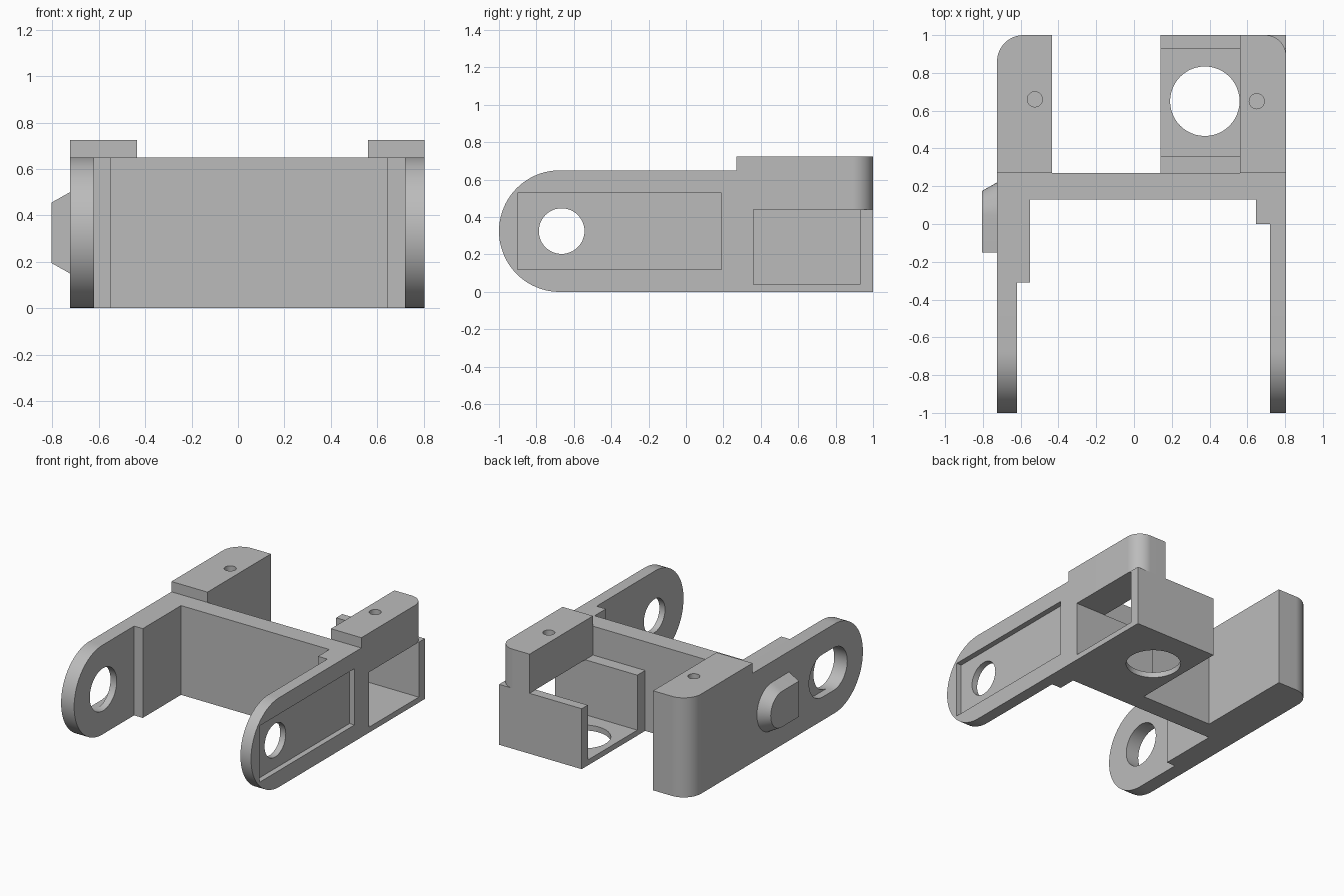
import bpy, bmesh
from math import cos, sin, radians

cube = bpy.data.objects.get("Cube")
if cube:
    bpy.data.objects.remove(cube, do_unlink=True)

grey = bpy.data.materials.new("plain_grey")
grey.use_nodes = True
GREY = (0.5, 0.5, 0.5, 1)
grey.diffuse_color = GREY
grey.node_tree.nodes["Principled BSDF"].inputs["Base Color"].default_value = GREY


def arc(u, v, r, start, end, steps=24):
    angles = [radians(start + (end - start) * i / steps) for i in range(steps + 1)]
    return [(u + r * cos(a), v + r * sin(a)) for a in angles]


def circle(u, v, r):
    return arc(u, v, r, 0, 360, 48)[:-1]


def rect(u0, v0, u1, v1):
    return [(u0, v0), (u1, v0), (u1, v1), (u0, v1)]


def loft(name, axis, lower, upper, lo, hi):
    """Solid between two outlines, (y, z) along x or (x, y) along z."""
    place = (lambda p, h: (h, *p)) if axis == "x" else (lambda p, h: (*p, h))
    bm = bmesh.new()
    a = [bm.verts.new(place(p, lo)) for p in lower]
    b = [bm.verts.new(place(p, hi)) for p in upper]
    bm.faces.new(a)
    bm.faces.new(b)
    for i in range(len(a)):
        j = (i + 1) % len(a)
        bm.faces.new((a[i], a[j], b[j], b[i]))
    bmesh.ops.recalc_face_normals(bm, faces=bm.faces)
    mesh = bpy.data.meshes.new(name)
    bm.to_mesh(mesh)
    bm.free()
    mesh.materials.append(grey)
    obj = bpy.data.objects.new(name, mesh)
    bpy.context.collection.objects.link(obj)
    return obj


def prism(name, axis, outline, lo, hi):
    return loft(name, axis, outline, outline, lo, hi)


def activate(obj):
    bpy.ops.object.select_all(action="DESELECT")
    obj.select_set(True)
    bpy.context.view_layer.objects.active = obj


def cut(obj, *cutters):
    for cutter in cutters:
        mod = obj.modifiers.new("cut", "BOOLEAN")
        mod.operation = "DIFFERENCE"
        mod.solver = "EXACT"
        mod.object = cutter
        activate(obj)
        bpy.ops.object.modifier_apply(modifier=mod.name)
        bpy.data.objects.remove(cutter, do_unlink=True)


H, TOP, BAR, R = 0.65, 0.725, 0.27, 0.325
PIVOT = -0.665
arm = [(BAR, 0), (BAR, H)] + arc(R - 1, R, R, 90, 270, 40)

# Side arms with round front ends
left_arm = prism("left_arm", "x", arm, 0.72, 0.805)
cut(left_arm,
    prism("recess_cutter", "x", rect(-0.9, 0.12, 0.19, 0.53), 0.765, 0.9),
    prism("pivot_cutter", "x", circle(PIVOT, R, 0.122), 0.6, 0.9))

right_arm = prism("right_arm", "x", arm, -0.725, -0.62)
slot = arc(PIVOT + 0.13, R, 0.155, -90, 90) + arc(PIVOT, R, 0.155, 90, 270)
cut(right_arm,
    prism("pivot_cutter", "x", circle(PIVOT, R, 0.155), -0.9, -0.5),
    prism("slot_cutter", "x", slot, -0.9, -0.67))

# Cross wall and the thickened arm roots
prism("cross_wall", "z", rect(-0.62, 0.13, 0.72, BAR), 0, H)
prism("right_arm_root", "z", rect(-0.62, -0.31, -0.55, 0.13), 0, H)
prism("left_arm_root", "z", rect(0.645, 0, 0.72, 0.13), 0, H)

# Solid right rear block with rounded outer corner
right_block = prism("right_rear_block", "z",
                    [(-0.725, BAR), (-0.435, BAR), (-0.435, 1)]
                    + arc(-0.585, 0.86, 0.14, 90, 180), 0, TOP)
cut(right_block, prism("screw_cutter", "z", circle(-0.525, 0.66, 0.04), 0.5, 0.8))

# Left rear upper block
left_block = prism("left_rear_block", "z",
                   [(0.56, 1), (0.56, BAR), (0.805, BAR)]
                   + arc(0.695, 0.89, 0.11, 0, 90), 0.44, TOP)
cut(left_block, prism("screw_cutter", "z", circle(0.65, 0.65, 0.04), 0.55, 0.8))

# Open channel below it, with a round hole in the floor
channel = prism("left_rear_channel", "x",
                [(BAR, 0), (1, 0), (1, 0.44), (0.93, 0.44), (0.93, 0.04),
                 (0.36, 0.04), (0.36, 0.44), (BAR, 0.44)], 0.14, 0.805)
cut(channel, prism("floor_cutter", "z", circle(0.375, 0.65, 0.184), -0.1, 0.1))


# Tapered lug on the outside of the right arm
def lug(r):
    return [(-0.15, R + r), (-0.15, R - r)] + arc(0.045, R, r, -90, 90)


loft("right_side_lug", "x", lug(0.13), lug(0.175), -0.805, -0.725)

for obj in bpy.context.collection.objects:
    if obj.type == "MESH" and grey.name in obj.data.materials:
        activate(obj)
        bpy.ops.object.shade_smooth_by_angle(angle=radians(30))
